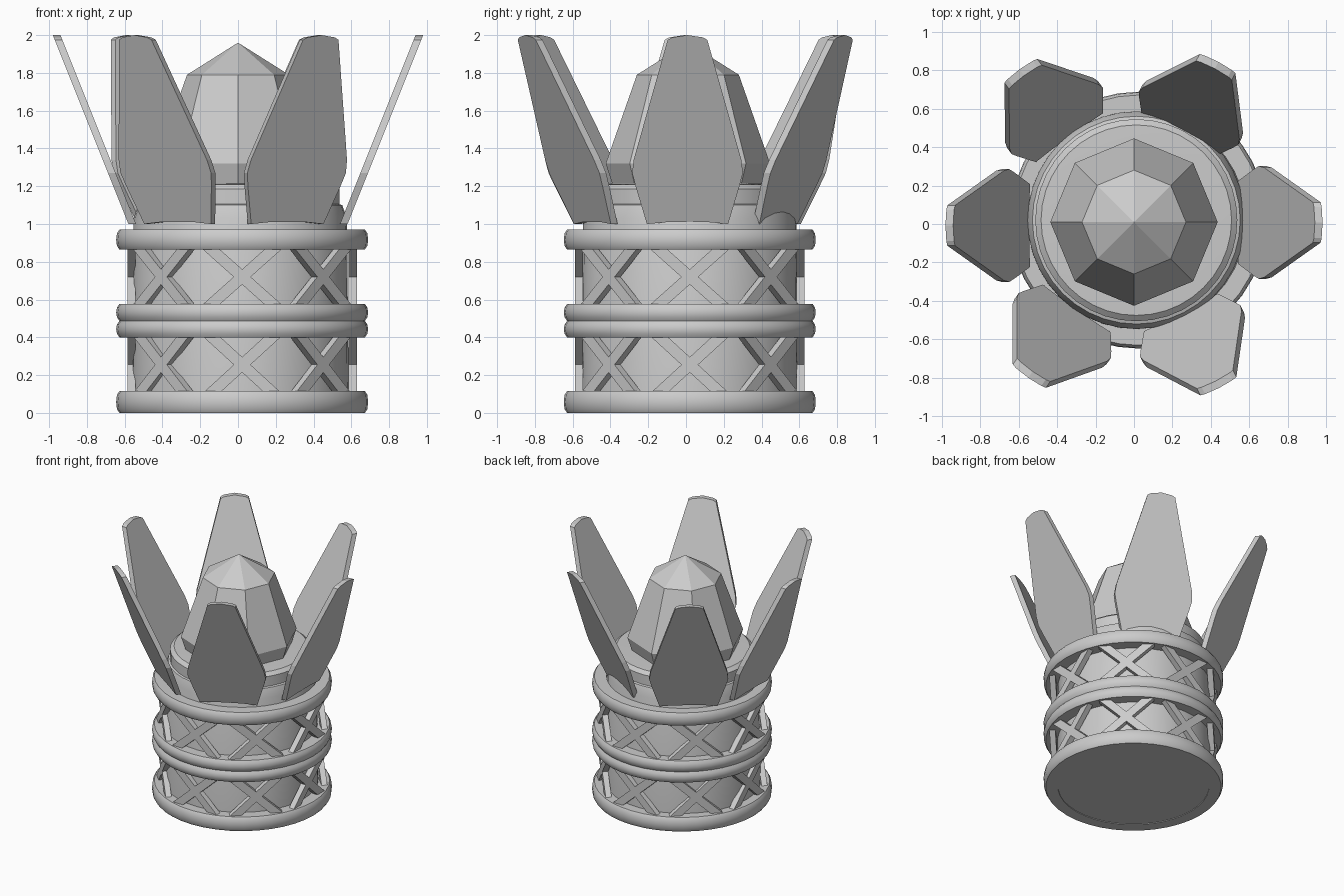
import bpy, bmesh, math
from mathutils import Vector

if "Cube" in bpy.data.objects:
    bpy.data.objects.remove(bpy.data.objects["Cube"])

CX, CY = 0.022, 0.02   # centre of the basket body

stone = bpy.data.materials.new("plain grey")
stone.diffuse_color = (0.6, 0.6, 0.6, 1)
stone.use_nodes = True
stone.node_tree.nodes["Principled BSDF"].inputs["Base Color"].default_value = stone.diffuse_color


def make(name, bm, smooth=False):
    bmesh.ops.recalc_face_normals(bm, faces=bm.faces)
    me = bpy.data.meshes.new(name)
    bm.to_mesh(me)
    bm.free()
    me.materials.append(stone)
    ob = bpy.data.objects.new(name, me)
    bpy.context.collection.objects.link(ob)
    if smooth:
        bpy.ops.object.select_all(action='DESELECT')
        ob.select_set(True)
        bpy.context.view_layer.objects.active = ob
        bpy.ops.object.shade_smooth_by_angle(angle=math.radians(35))
    return ob


def lathe(name, profile, sides, cx, cy, closed=False, smooth=True):
    """Turn (radius, z) points around a vertical axis."""
    bm = bmesh.new()
    rings = []
    for r, z in profile:
        if r == 0:
            rings.append([bm.verts.new((cx, cy, z))] * sides)
        else:
            rings.append([bm.verts.new((cx + r * math.cos(math.tau * i / sides),
                                        cy + r * math.sin(math.tau * i / sides), z))
                          for i in range(sides)])
    pairs = list(zip(rings, rings[1:]))
    if closed:
        pairs.append((rings[-1], rings[0]))
    for a, b in pairs:
        for i in range(sides):
            j = (i + 1) % sides
            quad = list(dict.fromkeys((a[i], a[j], b[j], b[i])))
            bm.faces.new(quad)
    return make(name, bm, smooth)


# Inner drum with stepped collar
lathe("inner_drum", [(0, 0.005), (0.575, 0.005), (0.565, 1.03), (0.54, 1.10),
                     (0.525, 1.105), (0.525, 1.185), (0.495, 1.21), (0.38, 1.215), (0, 1.215)],
      40, 0.012, 0.02)

# Rounded hoops around the drum
for name, z0, z1 in (("bottom_hoop", 0, 0.115), ("middle_hoop_low", 0.4, 0.487),
                     ("middle_hoop_high", 0.487, 0.577), ("top_hoop", 0.865, 0.97)):
    lathe(name, [(0.56, z0), (0.65, z0), (0.663, z0 + 0.02), (0.667, (z0 + z1) / 2),
                 (0.663, z1 - 0.02), (0.65, z1), (0.56, z1)], 40, CX, CY, closed=True)

# Crossed lattice bars, two tiers of eight crosses
for tier, z0, z1 in (("lower", 0.07, 0.44), ("upper", 0.54, 0.90)):
    bm = bmesh.new()
    for k in range(8):
        for lean in (-1, 1):
            mid = math.radians(45 * k)
            ends = []
            for s, z in ((-1, z0), (1, z1)):
                a = mid + s * lean * math.radians(19)
                ends.append(Vector((CX + 0.62 * math.cos(a), CY + 0.62 * math.sin(a), z)))
            out = Vector((math.cos(mid), math.sin(mid), 0))
            along = (ends[1] - ends[0]).normalized()
            side = along.cross(out).normalized() * 0.03
            depth = out * 0.022
            loops = [[bm.verts.new(e + side * u + depth * v)
                      for u, v in ((-1, -1), (1, -1), (1, 1), (-1, 1))] for e in ends]
            bm.faces.new(loops[0])
            bm.faces.new(loops[1])
            for i in range(4):
                j = (i + 1) % 4
                bm.faces.new((loops[0][i], loops[0][j], loops[1][j], loops[1][i]))
    make(tier + "_lattice", bm)

# Faceted bud in the middle
lathe("faceted_bud", [(0, 1.15), (0.38, 1.15), (0.435, 1.32), (0.27, 1.79), (0, 1.96)],
      8, 0, 0.01, smooth=False)

# Six leaning petals: half-outline of (half width, z), mirrored
HALF = [(0.11, 1.01), (0.215, 1.0), (0.275, 1.2), (0.293, 1.27), (0.285, 1.34),
        (0.105, 1.975), (0.08, 1.988)]
outline = HALF + [(0, 2.0)] + [(-w, z) for w, z in reversed(HALF)]
for n, (deg, base) in enumerate(((0, 0.56), (62, 0.53), (126, 0.58),
                                 (180, 0.56), (235, 0.55), (297, 0.54))):
    a = math.radians(deg)
    out = Vector((math.cos(a), math.sin(a), 0))
    side = Vector((-out.y, out.x, 0))
    bm = bmesh.new()
    layers = []
    for off in (-0.02, 0.02):
        layers.append([bm.verts.new(out * (base + off + 0.40 * (z - 1.0)) + side * (w + 0.008)
                                    + Vector((0, 0, z))) for w, z in outline])
    bm.faces.new(layers[0])
    bm.faces.new(layers[1])
    for i in range(len(outline)):
        j = (i + 1) % len(outline)
        bm.faces.new((layers[0][i], layers[0][j], layers[1][j], layers[1][i]))
    make("petal_%d" % (n + 1), bm)
